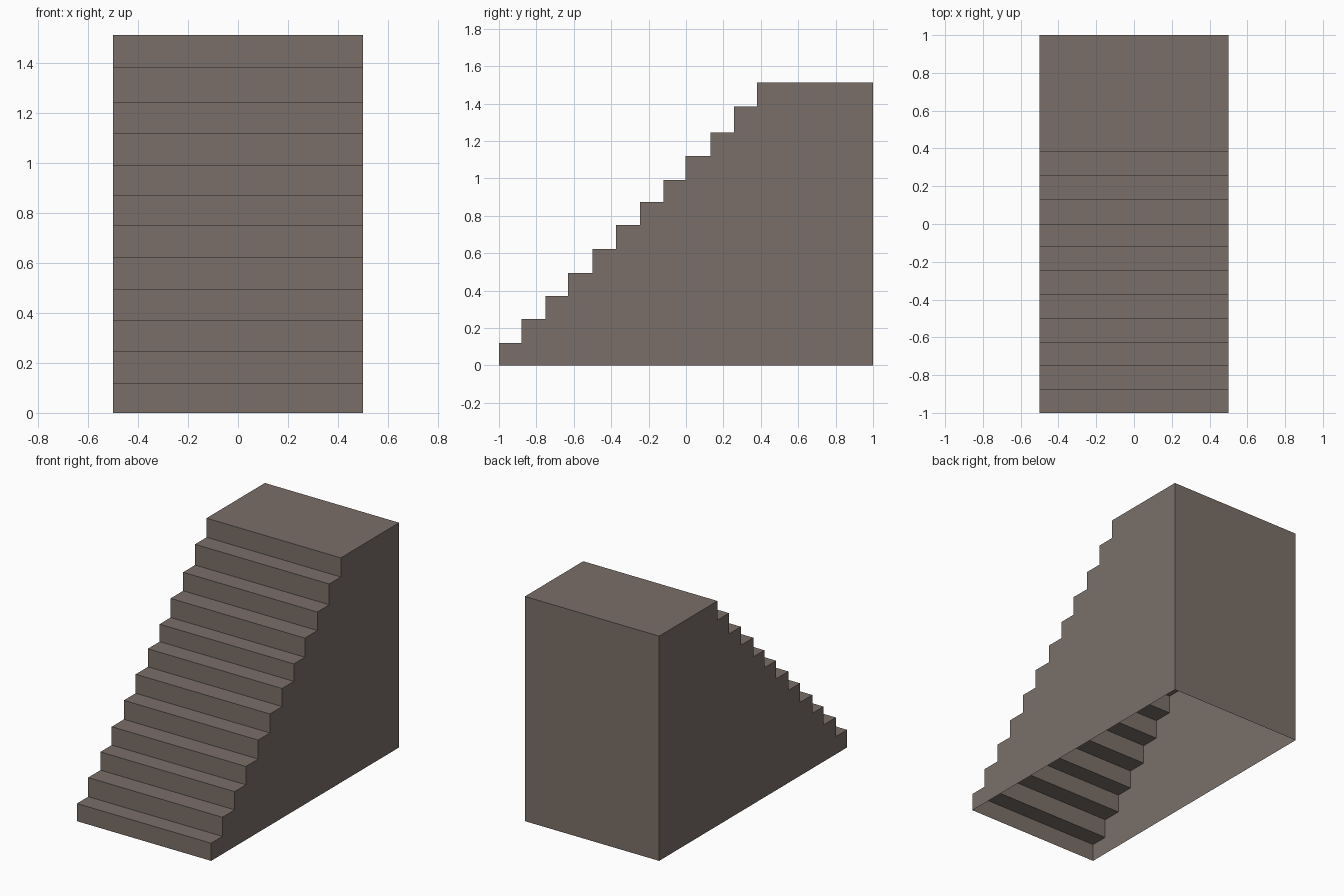
import bpy
import bmesh

if "Cube" in bpy.data.objects:
    bpy.data.objects.remove(bpy.data.objects["Cube"])

# Step edges: front position of each riser and height of each tread
riser_y = [-1.0, -0.88, -0.75, -0.63, -0.5, -0.375, -0.245, -0.12, -0.003, 0.13, 0.257, 0.38]
tread_z = [0.119, 0.248, 0.371, 0.495, 0.623, 0.751, 0.873, 0.991, 1.12, 1.245, 1.385, 1.514]
HALF_WIDTH = 0.5
BACK_Y = 1.0

# Side profile, from the bottom front, up the steps, to the bottom back
profile = [(riser_y[0], 0.0)]
for i, (y, z) in enumerate(zip(riser_y, tread_z)):
    next_y = riser_y[i + 1] if i + 1 < len(riser_y) else BACK_Y
    profile += [(y, z), (next_y, z)]
profile.append((BACK_Y, 0.0))

# Hollow shell: risers, treads, landing and back wall, with an open underside
bm = bmesh.new()
left = [bm.verts.new((-HALF_WIDTH, y, z)) for y, z in profile]
right = [bm.verts.new((HALF_WIDTH, y, z)) for y, z in profile]
for i in range(len(profile) - 1):
    bm.faces.new((left[i], right[i], right[i + 1], left[i + 1]))

# Side walls
bm.faces.new(left)
bm.faces.new(right[::-1])

mesh = bpy.data.meshes.new("staircase")
bm.normal_update()
bm.to_mesh(mesh)
bm.free()

stone = bpy.data.materials.new("brown_grey_stone")
stone.diffuse_color = (0.195, 0.159, 0.140, 1.0)
stone.use_nodes = True
stone.node_tree.nodes["Principled BSDF"].inputs["Base Color"].default_value = stone.diffuse_color
mesh.materials.append(stone)

staircase = bpy.data.objects.new("staircase", mesh)
bpy.context.collection.objects.link(staircase)
